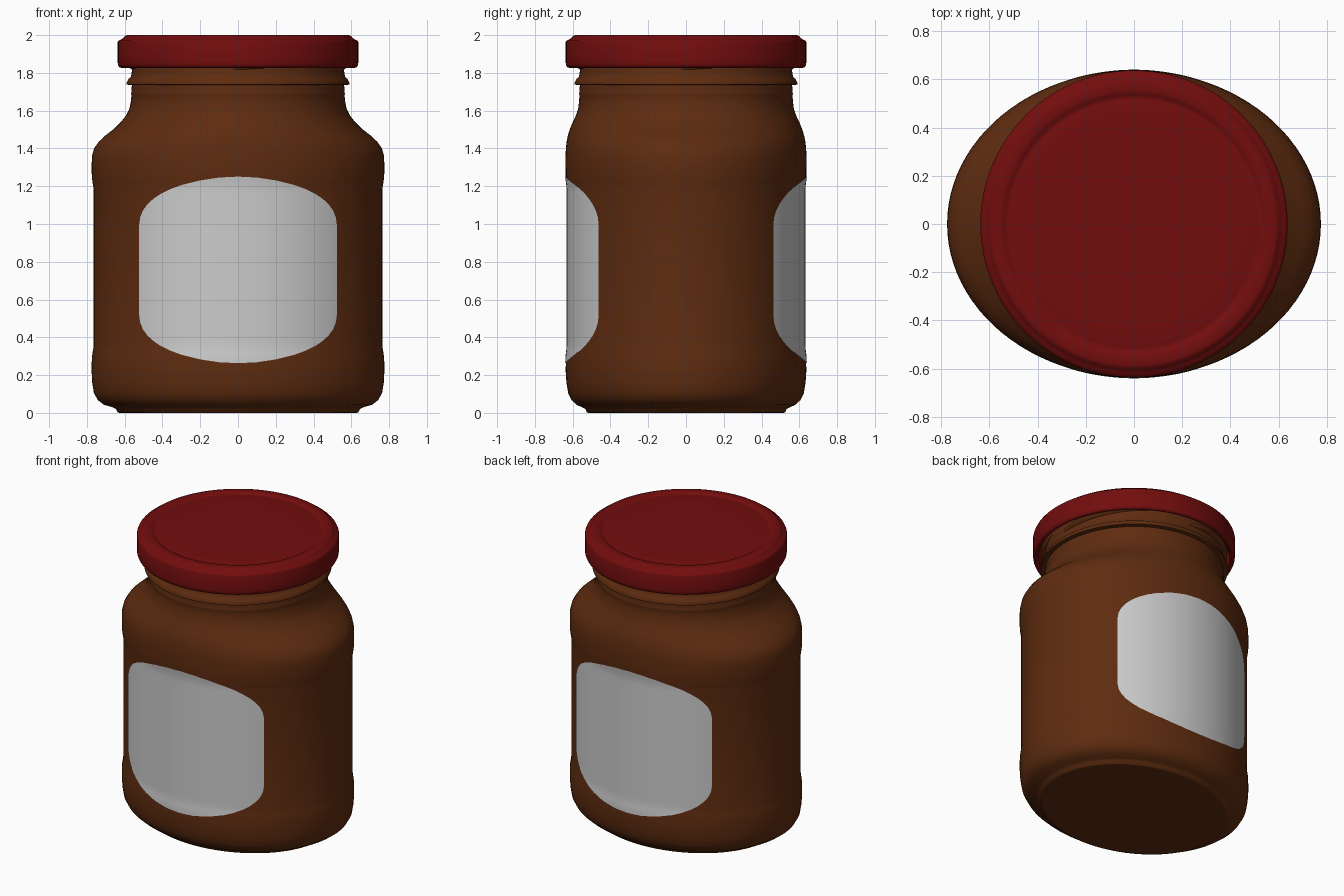
import bpy, bmesh, math

if "Cube" in bpy.data.objects:
    bpy.data.objects.remove(bpy.data.objects["Cube"])

N = 96


def material(name, rgb):
    m = bpy.data.materials.new(name)
    m.diffuse_color = (*rgb, 1)
    m.use_nodes = True
    m.node_tree.nodes["Principled BSDF"].inputs["Base Color"].default_value = m.diffuse_color
    return m


BROWN = material("brown_spread", (0.112, 0.025, 0.005))
RED = material("red_lid", (0.17, 0.004, 0.004))
WHITE = material("label_paper", (0.8, 0.8, 0.8))


def finish(name, bm, mat, angle=75):
    bmesh.ops.recalc_face_normals(bm, faces=bm.faces[:])
    me = bpy.data.meshes.new(name)
    bm.to_mesh(me)
    bm.free()
    me.materials.append(mat)
    ob = bpy.data.objects.new(name, me)
    bpy.context.collection.objects.link(ob)
    bpy.ops.object.select_all(action='DESELECT')
    ob.select_set(True)
    bpy.context.view_layer.objects.active = ob
    bpy.ops.object.shade_smooth_by_angle(angle=math.radians(angle))
    return ob


def skin(bm, rows, closed):
    """Join consecutive rows of vertices with quads."""
    for a, b in zip(rows, rows[1:]):
        n = len(a)
        for i in range(n if closed else n - 1):
            j = (i + 1) % n
            bm.faces.new((a[i], a[j], b[j], b[i]))


def loft(name, rings, mat):
    """Stack of elliptical rings (rx, ry, z) capped at both ends."""
    bm = bmesh.new()
    rows = [[bm.verts.new((rx * math.cos(2 * math.pi * i / N),
                           ry * math.sin(2 * math.pi * i / N), z))
             for i in range(N)] for rx, ry, z in rings]
    skin(bm, rows, True)
    bm.faces.new(rows[0])
    bm.faces.new(rows[-1])
    return finish(name, bm, mat)


# Jar: oval body blending into a round neck
base = [(0.60, 0.495, 0.0), (0.625, 0.517, 0.0)]
body = [(0.636, 0.525, 0.002), (0.645, 0.531, 0.02), (0.665, 0.55, 0.03),
        (0.71, 0.58, 0.043), (0.742, 0.606, 0.068), (0.763, 0.624, 0.105),
        (0.772, 0.633, 0.16), (0.775, 0.637, 0.22), (0.774, 0.636, 0.29),
        (0.769, 0.632, 0.325), (0.765, 0.629, 0.35), (0.765, 0.629, 1.19),
        (0.769, 0.632, 1.215), (0.774, 0.637, 1.25), (0.775, 0.638, 1.31),
        (0.773, 0.638, 1.36), (0.762, 0.636, 1.40), (0.738, 0.632, 1.435),
        (0.70, 0.625, 1.47), (0.655, 0.614, 1.505), (0.62, 0.599, 1.54),
        (0.592, 0.583, 1.575), (0.575, 0.571, 1.61), (0.567, 0.566, 1.65)]
neck = [(0.564, 1.683), (0.567, 1.69), (0.564, 1.697), (0.564, 1.71),
        (0.562, 1.735), (0.590, 1.738), (0.591, 1.745), (0.580, 1.768),
        (0.567, 1.778), (0.563, 1.80), (0.560, 1.83), (0.560, 1.94),
        (0.545, 1.955)]
loft("jar", base + body + [(r, r, z) for r, z in neck], BROWN)

# Screw threads: four tapering ridges climbing the neck
for k in range(4):
    bm = bmesh.new()
    rows = []
    for i in range(25):
        t = i / 24
        a = math.radians(-95 + 90 * k + 80 * t)
        s = min(1, 5 * t, 5 * (1 - t))
        z = 1.825 + 0.06 * t
        rows.append([bm.verts.new((r * math.cos(a), r * math.sin(a), z + dz))
                     for r, dz in ((0.55, -0.018), (0.558 + 0.03 * s, -0.006),
                                   (0.558 + 0.03 * s, 0.006), (0.55, 0.018))])
    skin(bm, rows, True)
    finish(f"thread_{k + 1}", bm, BROWN)

# Lid: hollow shell with rolled lower edge and a grooved top
lid = [(0.50, 1.965), (0.612, 1.962), (0.618, 1.945), (0.618, 1.86),
       (0.606, 1.853), (0.602, 1.842), (0.608, 1.831), (0.619, 1.827),
       (0.630, 1.831), (0.636, 1.842), (0.637, 1.86), (0.637, 1.962),
       (0.633, 1.971), (0.618, 1.977), (0.606, 1.986), (0.598, 1.996),
       (0.586, 2.0), (0.553, 2.0), (0.542, 1.997), (0.532, 1.990),
       (0.522, 1.988), (0.512, 1.989), (0.498, 1.992), (0.40, 1.992)]
loft("lid", [(r, r, z) for r, z in lid], RED)


# Labels: arched sheets hugging the jar, front and back
def radii(z):
    for (ax, ay, az), (bx, by, bz) in zip(body, body[1:]):
        if az <= z <= bz:
            t = (z - az) / (bz - az)
            return ax + (bx - ax) * t, ay + (by - ay) * t


half = [(0, 0.494), (0.1, 0.489), (0.2, 0.474), (0.3, 0.449), (0.36, 0.427),
        (0.41, 0.402), (0.45, 0.375), (0.48, 0.347), (0.503, 0.315),
        (0.518, 0.278), (0.524, 0.235)]
outline = [(-x, h) for x, h in half[:0:-1]] + half
columns = []
for (x0, h0), (x1, h1) in zip(outline, outline[1:]):
    columns += [(x0 + (x1 - x0) * t / 3, h0 + (h1 - h0) * t / 3) for t in range(3)]
columns.append(outline[-1])

for name, side in (("front_label", -1), ("back_label", 1)):
    bm = bmesh.new()
    rows = []
    for x, h in columns:
        row = []
        for k in range(41):
            z = 0.757 + h * (k / 20 - 1)
            rx, ry = (r + 0.003 for r in radii(z))
            row.append(bm.verts.new((x, side * ry * math.sqrt(1 - (x / rx) ** 2), z)))
        rows.append(row)
    skin(bm, rows, False)
    ob = finish(name, bm, WHITE)
    # make sure the sheet faces outward
    if ob.data.polygons[len(ob.data.polygons) // 2].normal.y * side < 0:
        ob.data.flip_normals()
